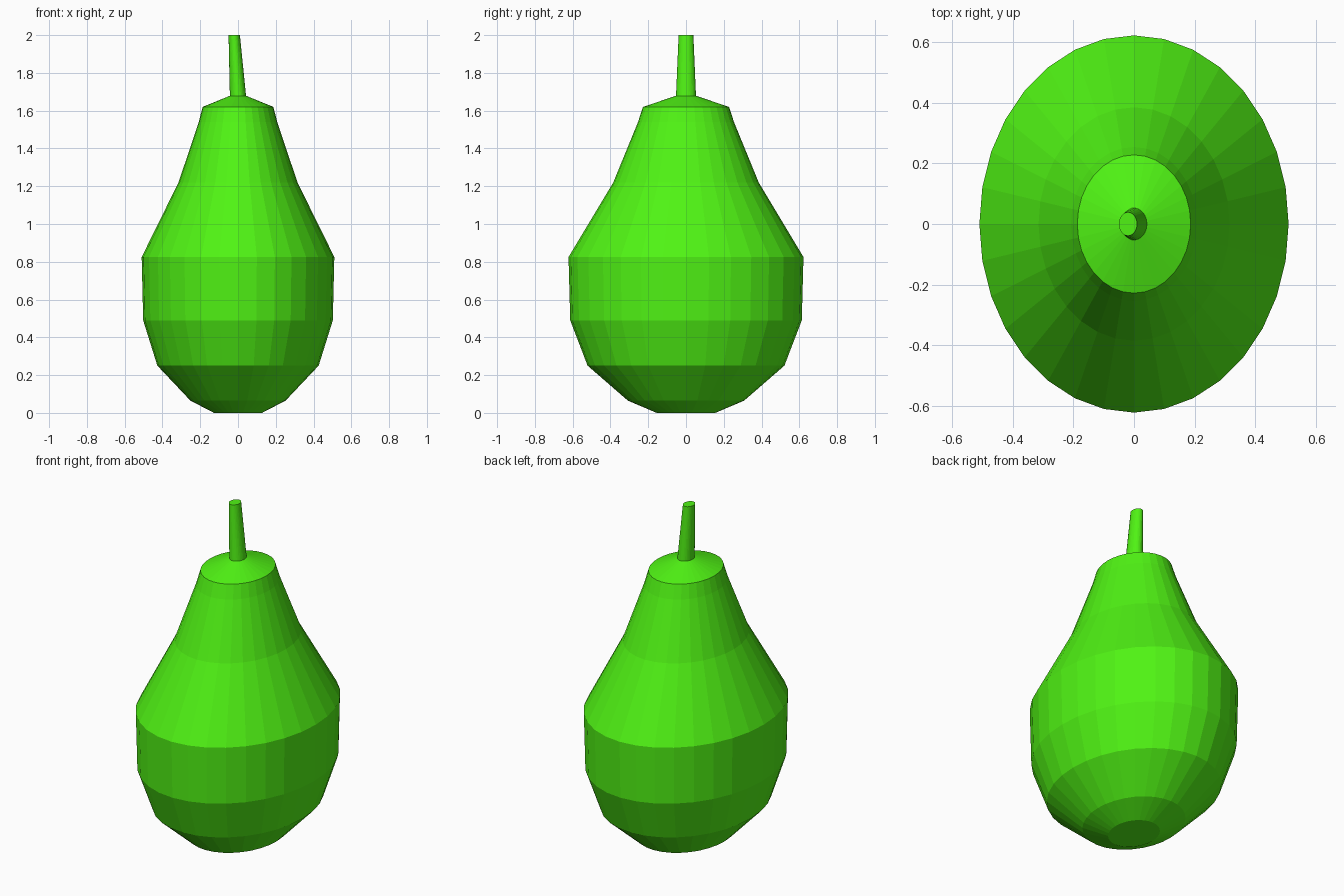
import bpy, bmesh
from math import cos, sin, pi

if "Cube" in bpy.data.objects:
    bpy.data.objects.remove(bpy.data.objects["Cube"])

mat = bpy.data.materials.new("pear_green")
mat.diffuse_color = (0.08, 0.9, 0.007, 1)
mat.use_nodes = True
mat.node_tree.nodes["Principled BSDF"].inputs["Base Color"].default_value = mat.diffuse_color


def loft(name, rings, sides):
    """Loft elliptical rings (centre x, radius x, radius y, z) into a closed flat-shaded solid."""
    bm = bmesh.new()
    loops = []
    for cx, rx, ry, z in rings:
        loops.append([bm.verts.new((cx + rx * cos(2 * pi * i / sides),
                                    ry * sin(2 * pi * i / sides), z))
                      for i in range(sides)])
    for lo, hi in zip(loops, loops[1:]):
        for i in range(sides):
            j = (i + 1) % sides
            bm.faces.new((lo[i], lo[j], hi[j], hi[i]))
    bm.faces.new(loops[0][::-1])
    bm.faces.new(loops[-1])
    me = bpy.data.meshes.new(name)
    bm.to_mesh(me)
    bm.free()
    me.materials.append(mat)
    ob = bpy.data.objects.new(name, me)
    bpy.context.collection.objects.link(ob)
    return ob


# Pear body: faceted, slightly flattened in x, with a shallow cone on top
loft("pear_body", [
    (0, 0.127, 0.155, 0.0),
    (0, 0.252, 0.308, 0.065),
    (0, 0.427, 0.521, 0.25),
    (0, 0.502, 0.613, 0.49),
    (0, 0.510, 0.622, 0.825),
    (0, 0.315, 0.385, 1.22),
    (0, 0.208, 0.254, 1.54),
    (0, 0.187, 0.228, 1.62),
    (0, 0.040, 0.049, 1.68),
], 32)

# Stem: tapered, leaning to -x
loft("stem", [
    (0.0, 0.043, 0.053, 1.675),
    (-0.02, 0.030, 0.039, 2.0),
], 32)
